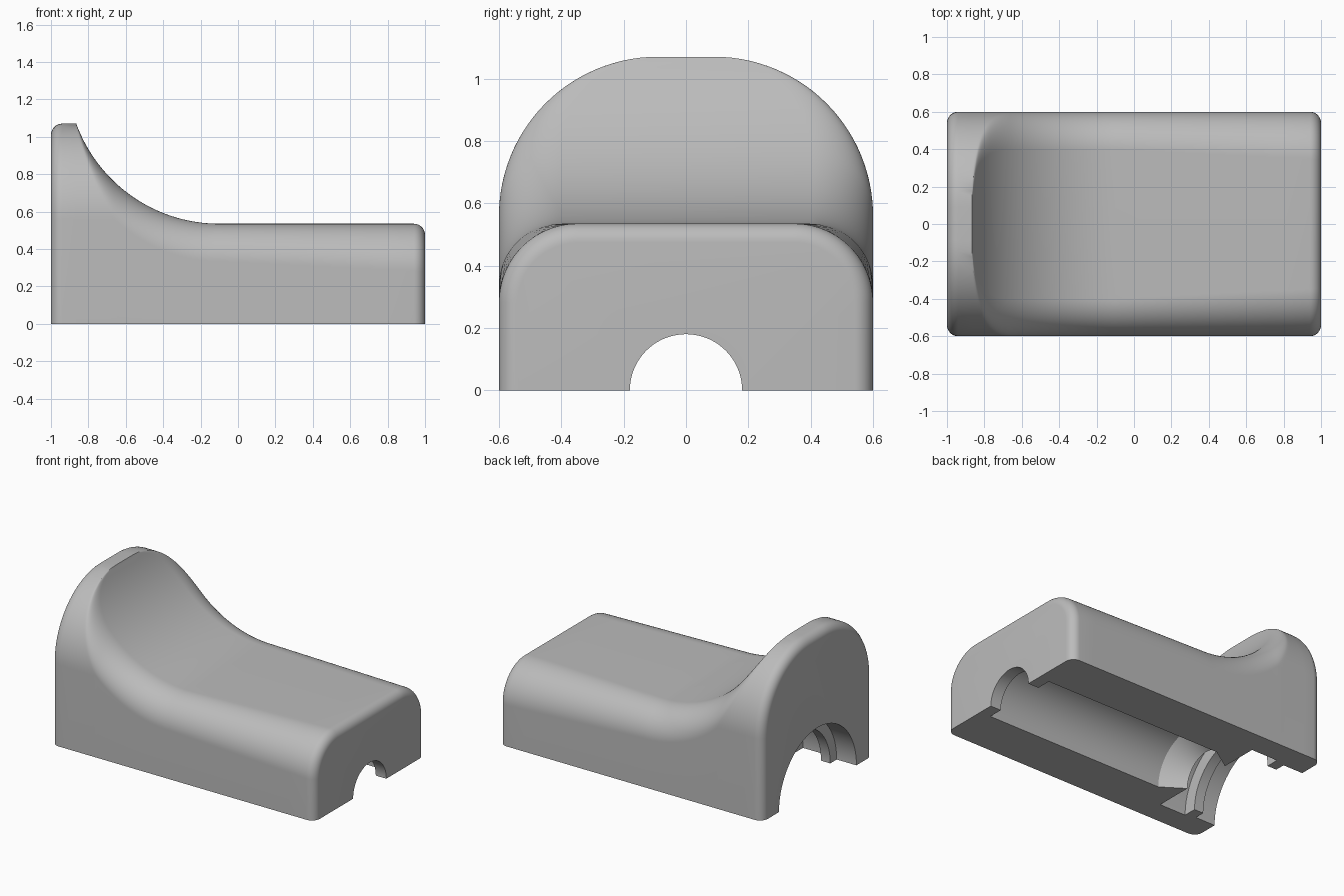
import bpy
import bmesh
from math import sin, cos, sqrt, pi, radians, asin, atan2

old = bpy.data.objects.get("Cube")
if old:
    bpy.data.objects.remove(old, do_unlink=True)

grey = bpy.data.materials.new("plain grey")
grey.use_nodes = True
COLOUR = (0.5, 0.5, 0.5, 1)
grey.diffuse_color = COLOUR
grey.node_tree.nodes["Principled BSDF"].inputs["Base Color"].default_value = COLOUR

HALF_WIDTH, LOW, TALL = 0.6, 0.535, 1.07
END_ROUND = 0.06                       # rounding of both end faces
CAP_R = 0.51                           # shoulder radius of the tall end
CAP_Y, CAP_Z = HALF_WIDTH - CAP_R, TALL - CAP_R
SCOOP_X, SCOOP_R, RIM_X = -0.1, 0.814, -0.865


def make_object(name, rings, close_ends=True):
    """Skin a row of closed rings and cap both ends."""
    bm = bmesh.new()
    loops = [[bm.verts.new(p) for p in ring] for ring in rings]
    n = len(loops[0])
    for a, b in zip(loops, loops[1:]):
        for i in range(n):
            j = (i + 1) % n
            bm.faces.new((a[i], a[j], b[j], b[i]))
    bm.faces.new(loops[0])
    bm.faces.new(loops[-1])
    bmesh.ops.recalc_face_normals(bm, faces=bm.faces)
    mesh = bpy.data.meshes.new(name)
    bm.to_mesh(mesh)
    bm.free()
    mesh.materials.append(grey)
    obj = bpy.data.objects.new(name, mesh)
    bpy.context.collection.objects.link(obj)
    return obj


def height(x):
    """Top line: flat rim, concave scoop, flat deck."""
    if x <= RIM_X:
        return TALL
    if x < SCOOP_X:
        return min(TALL, LOW + SCOOP_R - sqrt(SCOOP_R ** 2 - (x - SCOOP_X) ** 2))
    return LOW


def section(x):
    """Cross-section with shoulder arc and edge fillet, shrunk at the ends."""
    t = min(END_ROUND, 1 - abs(x))
    inset = END_ROUND - sqrt(max(0, END_ROUND ** 2 - (END_ROUND - t) ** 2))
    fillet = 0.2 + 0.055 * max(0, (x - SCOOP_X) / (1 - SCOOP_X))
    h = height(x)
    cz = h - fillet
    rise = max(0, cz - CAP_Z)
    reach = sqrt(max(0, (CAP_R - fillet) ** 2 - rise ** 2))
    cy = CAP_Y + reach
    split = atan2(rise, reach) if rise > 0 else 0
    half = [(HALF_WIDTH - inset, 0)]
    steps = 28
    for i in range(steps + 1):
        a = pi / 2 * i / steps
        if a < split:
            y, z, r = CAP_Y, CAP_Z, CAP_R - inset
        else:
            y, z, r = cy, cz, fillet - inset
        half.append((y + r * cos(a), z + r * sin(a)))
    return [(x, y, z) for y, z in half] + [(x, -y, z) for y, z in reversed(half)]


# Stations along the length
ease = [END_ROUND * (1 - cos(pi / 2 * i / 8)) for i in range(9)]
sweep = asin((SCOOP_X - RIM_X) / SCOOP_R)
stations = [-1 + e for e in ease] + [RIM_X]
stations += [SCOOP_X - SCOOP_R * sin(sweep * (1 - i / 48)) for i in range(1, 49)]
stations += [SCOOP_X + (1 - END_ROUND - SCOOP_X) * i / 8 for i in range(1, 8)]
stations += [1 - e for e in reversed(ease)]
body = make_object("scooped_body", [section(x) for x in stations])

# Turned cavity: end hole, long bore, cone, groove, ridge, wide mouth
bore = [(1.1, 0.18), (0.92, 0.18), (0.92, 0.28), (-0.43, 0.28), (-0.58, 0.18),
        (-0.58, 0.44), (-0.78, 0.44), (-0.78, 0.35), (-0.85, 0.35),
        (-0.85, 0.42), (-1.1, 0.42)]
SIDES = 96
turn = [2 * pi * (i + 0.5) / SIDES for i in range(SIDES)]
cutter = make_object("bore_cutter", [[(x, r * cos(a), r * sin(a)) for a in turn] for x, r in bore])
cutter.hide_render = True

cut = body.modifiers.new("bore", "BOOLEAN")
cut.operation = "DIFFERENCE"
cut.solver = "EXACT"
cut.object = cutter
bpy.ops.object.select_all(action="DESELECT")
body.select_set(True)
bpy.context.view_layer.objects.active = body
bpy.ops.object.modifier_apply(modifier=cut.name)
bpy.data.objects.remove(cutter, do_unlink=True)
bpy.ops.object.shade_smooth_by_angle(angle=radians(30))
